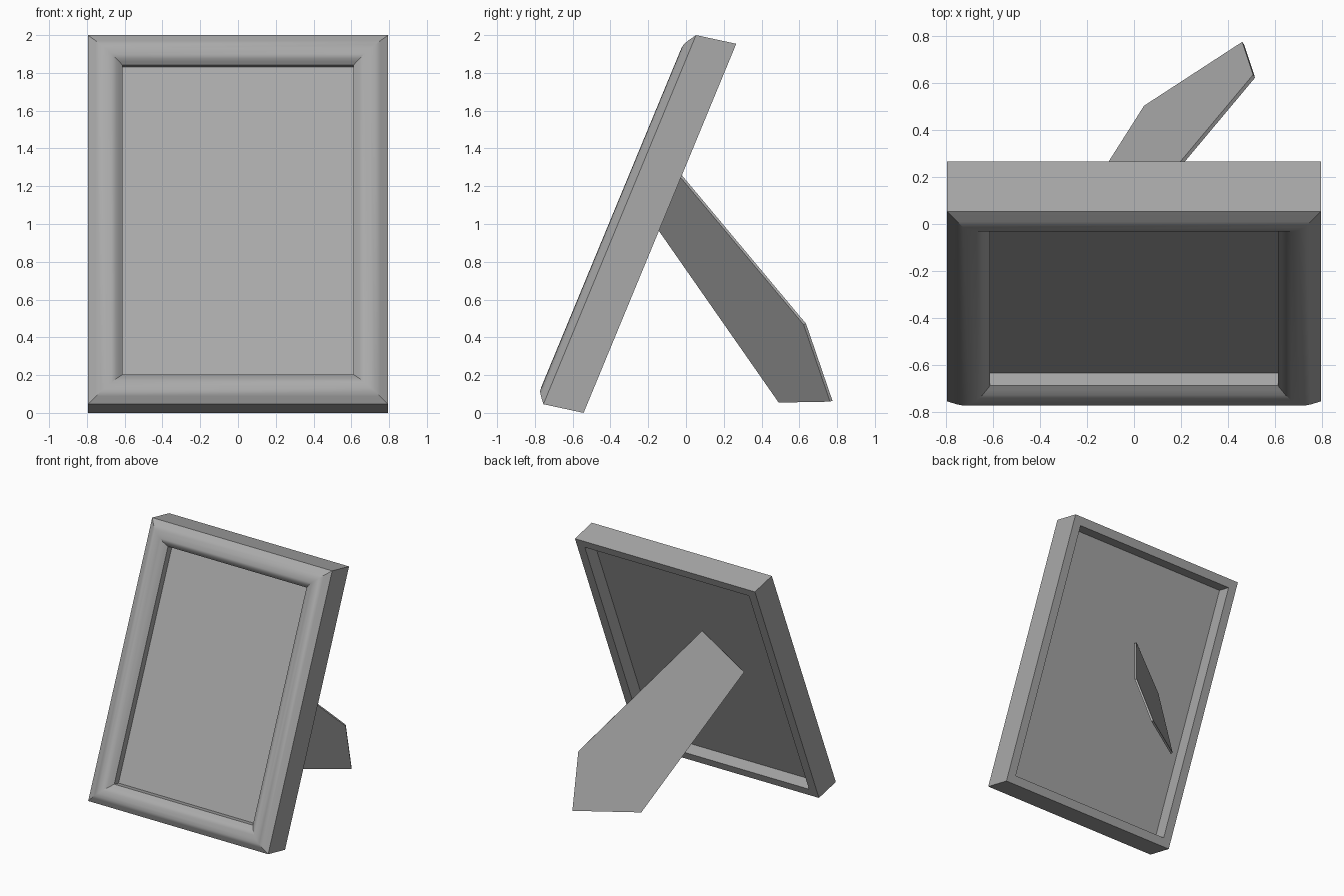
import bpy
import bmesh
from math import radians
from mathutils import Matrix, Vector

cube = bpy.data.objects.get("Cube")
if cube:
    bpy.data.objects.remove(cube, do_unlink=True)

# One plain grey for everything
grey = bpy.data.materials.new("plain_grey")
grey.use_nodes = True
grey.diffuse_color = (0.4, 0.4, 0.4, 1)
grey.node_tree.nodes["Principled BSDF"].inputs["Base Color"].default_value = grey.diffuse_color

HALF_WIDTH = 0.795
HEIGHT_SCALE = 2.27
# Leaning frame space: x across, y up the slope (0 to 1), z from front to back (0 to 1)
LEAN = Matrix(((1, 0, 0, 0),
               (0, 0.808, 0.213, -0.755),
               (0, 1.954, -0.046, 0.046),
               (0, 0, 0, 1)))


def ring(bm, inset, depth):
    """Four corners, inset from the outer edge, at a depth through the frame."""
    x, lo = HALF_WIDTH - inset, inset / HEIGHT_SCALE
    corners = ((-x, lo), (x, lo), (x, 1 - lo), (-x, 1 - lo))
    return [bm.verts.new(LEAN @ Vector((cx, cy, depth))) for cx, cy in corners]


def bridge(bm, a, b):
    n = len(a)
    for i in range(n):
        j = (i + 1) % n
        bm.faces.new((a[i], a[j], b[j], b[i]))


def finish(name, bm, smooth=False):
    bmesh.ops.recalc_face_normals(bm, faces=bm.faces[:])
    mesh = bpy.data.meshes.new(name)
    bm.to_mesh(mesh)
    bm.free()
    mesh.materials.append(grey)
    if smooth:
        mesh.polygons.foreach_set("use_smooth", [True] * len(mesh.polygons))
        mesh.set_sharp_from_angle(angle=radians(38))
    obj = bpy.data.objects.new(name, mesh)
    bpy.context.scene.collection.objects.link(obj)
    return obj


# Frame: back recess, flat back rim, outer side, rounded front, inner lip;
# the two end rings are closed by the back and front of the panel
profile = [(0.07, 0.5), (0.07, 1), (0, 1), (0, 0),
           (0.042, -0.13), (0.068, -0.197), (0.095, -0.21), (0.125, -0.19),
           (0.15, -0.125), (0.168, -0.05), (0.183, 0.012), (0.183, 0.265)]
bm = bmesh.new()
rings = [ring(bm, w, d) for w, d in profile]
for a, b in zip(rings, rings[1:]):
    bridge(bm, a, b)
bm.faces.new(rings[0])
bm.faces.new(rings[-1])
finish("frame_with_panel", bm, smooth=True)

# Angled prop leg: thin five-sided plate resting against the back
outline = [(0.047, 0.497, 0.057), (0.465, 0.769, 0.062), (0.511, 0.629, 0.47),
           (-0.085, -0.083, 1.321), (-0.385, -0.184, 1.033)]
bm = bmesh.new()
base = bm.faces.new([bm.verts.new(p) for p in outline])
base.normal_update()
offset = base.normal * 0.008
lower = base.verts[:]
upper = [bm.verts.new(v.co + offset) for v in lower]
for v in lower:
    v.co -= offset
bridge(bm, lower, upper)
bm.faces.new(upper)
finish("prop_leg", bm)
